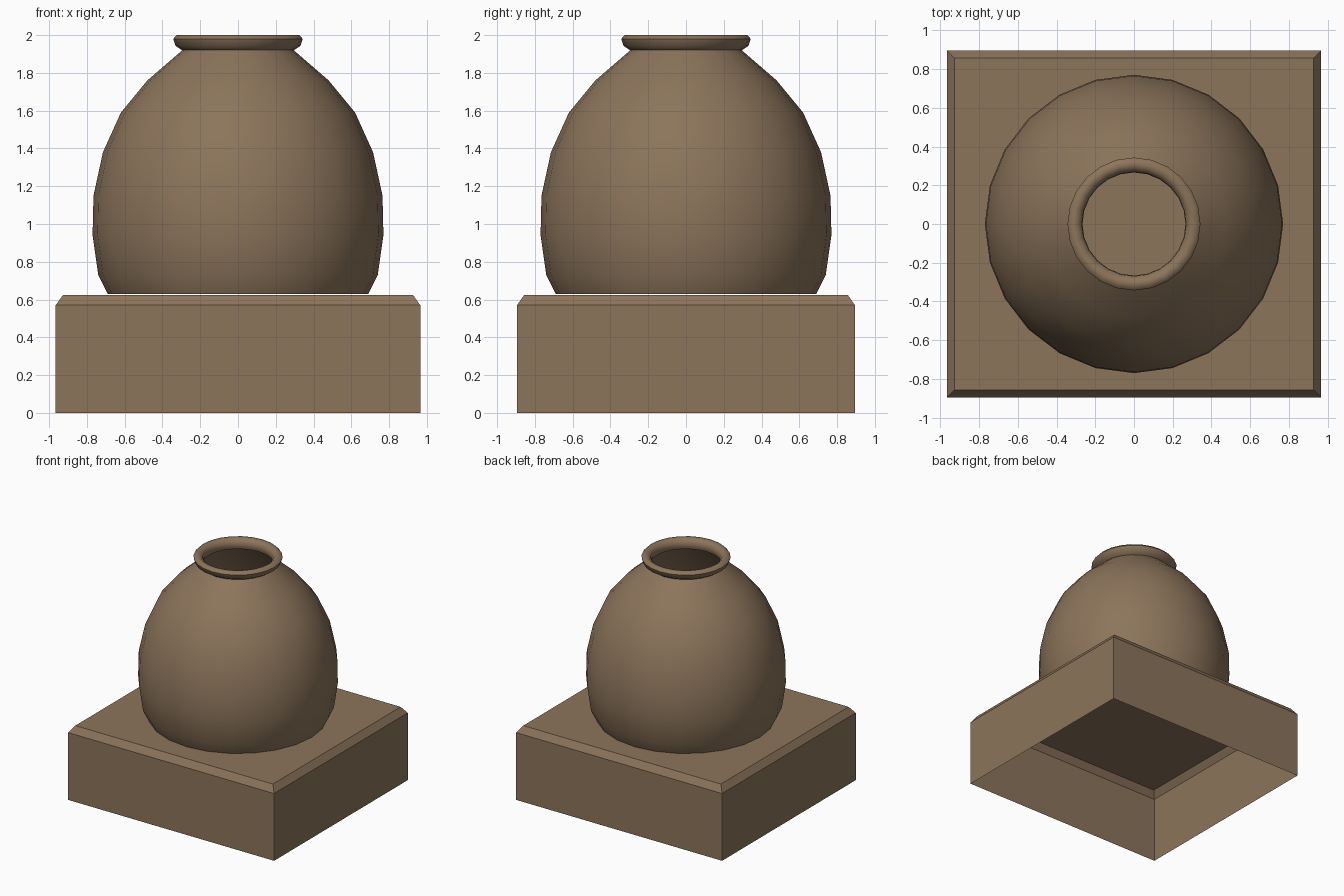
import bpy
import bmesh
from math import radians
from mathutils import Matrix

cube = bpy.data.objects.get("Cube")
if cube:
    bpy.data.objects.remove(cube, do_unlink=True)

# One clay colour for everything
clay = bpy.data.materials.new("brown clay")
clay.use_nodes = True
colour = (0.262, 0.176, 0.104, 1)
clay.diffuse_color = colour
clay.node_tree.nodes["Principled BSDF"].inputs["Base Color"].default_value = colour


def add_object(name, bm):
    mesh = bpy.data.meshes.new(name)
    bm.to_mesh(mesh)
    bm.free()
    mesh.materials.append(clay)
    obj = bpy.data.objects.new(name, mesh)
    bpy.context.collection.objects.link(obj)
    return obj


def lathe(name, profile, segments=24):
    """Spin an (r, z) profile, listed from bottom to top, around z."""
    bm = bmesh.new()
    verts = [bm.verts.new((r, 0, z)) for r, z in profile]
    edges = [bm.edges.new(pair) for pair in zip(verts, verts[1:])]
    bmesh.ops.spin(bm, geom=verts + edges, cent=(0, 0, 0), axis=(0, 0, 1),
                   angle=radians(360), steps=segments, use_merge=True)
    bmesh.ops.remove_doubles(bm, verts=bm.verts, dist=0.0005)
    bmesh.ops.recalc_face_normals(bm, faces=bm.faces)
    obj = add_object(name, bm)
    bpy.ops.object.select_all(action="DESELECT")
    obj.select_set(True)
    bpy.context.view_layer.objects.active = obj
    bpy.ops.object.shade_smooth_by_angle(angle=radians(60))
    return obj


# Plinth: hollow block, open underneath, with a chamfered top
bm = bmesh.new()
bmesh.ops.create_cube(bm, size=1, matrix=Matrix.Translation((0, 0, 0.285))
                      @ Matrix.Diagonal((1.93, 1.79, 0.57, 1)))
bm.faces.ensure_lookup_table()
bottom = [f for f in bm.faces if f.normal.z < -0.9]
top = [f for f in bm.faces if f.normal.z > 0.9]
bmesh.ops.delete(bm, geom=bottom, context="FACES_ONLY")
bmesh.ops.inset_individual(bm, faces=top, thickness=0.055, depth=0.055)
add_object("plinth", bm)

# Jar: rounded body, narrow neck, rolled lip and a short inner throat
jar_profile = [
    (0.03, 0.63), (0.69, 0.63), (0.74, 0.73), (0.77, 0.94), (0.765, 1.15),
    (0.715, 1.38), (0.62, 1.59), (0.48, 1.76), (0.295, 1.92),
    (0.33, 1.942), (0.343, 1.98), (0.325, 2.0), (0.295, 1.998),
    (0.27, 1.975), (0.266, 1.94), (0.275, 1.915),
]
lathe("jar", jar_profile)
